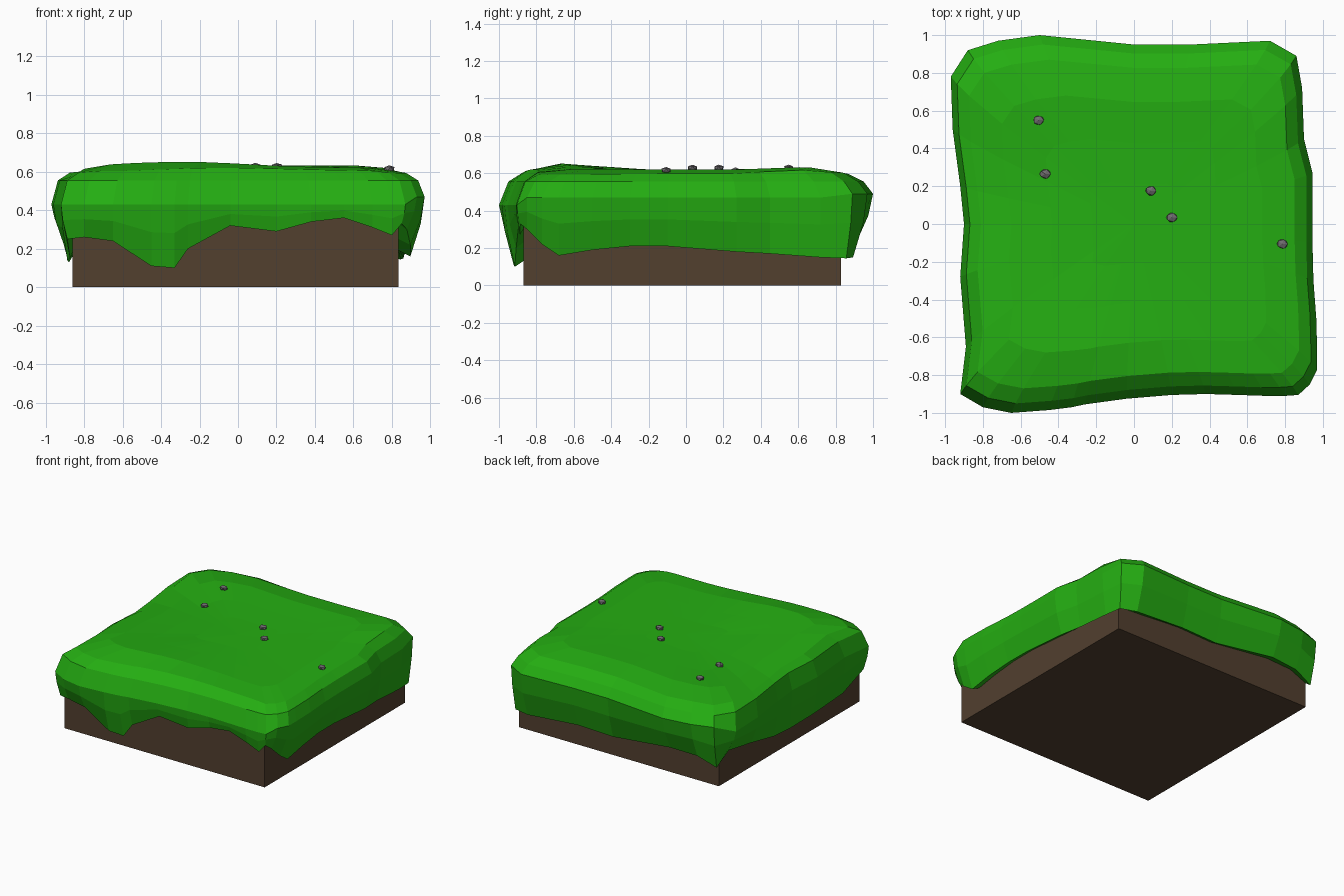
import bpy, bmesh, math, random
from mathutils import Vector

if "Cube" in bpy.data.objects:
    bpy.data.objects.remove(bpy.data.objects["Cube"])

random.seed(4)


def material(name, rgb):
    m = bpy.data.materials.new(name)
    m.diffuse_color = (*rgb, 1)
    m.use_nodes = True
    m.node_tree.nodes["Principled BSDF"].inputs["Base Color"].default_value = m.diffuse_color
    return m


def finish(name, bm, mat):
    bmesh.ops.remove_doubles(bm, verts=bm.verts, dist=0.0005)
    bmesh.ops.recalc_face_normals(bm, faces=bm.faces)
    me = bpy.data.meshes.new(name)
    bm.to_mesh(me)
    bm.free()
    me.materials.append(mat)
    ob = bpy.data.objects.new(name, me)
    bpy.context.collection.objects.link(ob)
    return ob


def clamp(v, lo, hi):
    return max(lo, min(hi, v))


def lerp(a, b, t):
    return a + (b - a) * t


X0, X1, Y0, Y1 = -0.86, 0.835, -0.87, 0.83

# Earth block
bm = bmesh.new()
bmesh.ops.create_cube(bm, size=1)
for v in bm.verts:
    v.co = (X1 if v.co.x > 0 else X0, Y1 if v.co.y > 0 else Y0,
            0.45 if v.co.z > 0 else 0)
finish("earth_block", bm, material("earth", (0.085, 0.05, 0.028)))


# Gently rolling top of the turf
def top_z(x, y):
    ridge = 0.032 * math.exp(-((x + 0.3) / 0.5) ** 2 - ((y + 0.65) / 0.25) ** 2)
    dip = 0.03 * math.exp(-((x + 0.8) / 0.45) ** 2 - ((y - 0.25) / 0.4) ** 2)
    far = 0.012 * math.exp(-((y - 0.62) / 0.2) ** 2)
    edge = 0.03 * max(0, (abs(x) - 0.7) / 0.2) + 0.03 * max(0, (abs(y) - 0.7) / 0.2)
    return 0.62 + ridge - dip + far - edge


# Widest outline of the turf and height of its hem, per side: x, y, hem z
front = [(-.92, -.90, .25), (-.80, -.97, .26), (-.65, -1.0, .24), (-.45, -.985, .11),
         (-.33, -.97, .10), (-.26, -.955, .20), (-.04, -.925, .32), (.20, -.905, .29),
         (.38, -.90, .34), (.55, -.905, .36), (.70, -.91, .31), (.80, -.91, .27),
         (.87, -.905, .33)]
right = [(.93, -.85, .30), (.97, -.77, .22), (.97, -.68, .16), (.965, -.50, .19),
         (.95, -.30, .21), (.945, -.10, .21), (.945, .27, .18), (.90, .45, .17),
         (.89, .72, .15)]
back = [(.86, .89, .145), (.72, .97, .15), (.30, .95, .18), (0, .95, .17),
        (-.50, 1.0, .23), (-.72, .97, .22), (-.88, .92, .16)]
left = [(-.97, .78, .27), (-.96, .50, .22), (-.92, .20, .15), (-.90, 0, .13),
        (-.92, -.28, .14), (-.89, -.65, .15)]
stations = ([(*s, .43) for s in front] + [(*s, .47) for s in right]
            + [(*s, .49) for s in back] + [(*s, .43) for s in left])

# Turf: rings from the hidden lip, out over the overhang and in to the middle
rings = [[] for _ in range(9)]
for x, y, h, b in stations:
    dx, dy = clamp(x, X0, X1), clamp(y, Y0, Y1)
    rings[0].append((dx, dy, h + 0.03))
    rings[1].append((lerp(dx, x, .45), lerp(dy, y, .45), h))
    rings[2].append((lerp(dx, x, .85), lerp(dy, y, .85), lerp(h, b, .55)))
    rings[3].append((x, y, b))
    rings[4].append((x * .965, y * .95, .555))
    for k, (sx, sy) in enumerate([(.90, .87), (.72, .68), (.48, .45), (.24, .22)]):
        px, py = x * sx, y * sy
        rings[5 + k].append((px, py, top_z(px, py)))

bm = bmesh.new()
loops = [[bm.verts.new(p) for p in r] for r in rings]
n = len(stations)
for a, b in zip(loops, loops[1:]):
    for i in range(n):
        j = (i + 1) % n
        bm.faces.new((a[i], a[j], b[j], b[i]))
centre = bm.verts.new((0, 0, top_z(0, 0)))
for i in range(n):
    bm.faces.new((loops[-1][i], loops[-1][(i + 1) % n], centre))
finish("turf", bm, material("grass", (0.018, 0.42, 0.006)))

# Scattered pebbles
stone = material("stone", (0.16, 0.15, 0.16))
for x, y in [(-.505, .55), (-.47, .265), (.09, .175), (.20, .035), (.785, -.105)]:
    bm = bmesh.new()
    bmesh.ops.create_icosphere(bm, subdivisions=1, radius=1)
    for v in bm.verts:
        k = random.uniform(.88, 1.08)
        v.co = Vector((x, y, top_z(x, y) + 0.008)) + Vector(
            (v.co.x * .032, v.co.y * .028, v.co.z * .02)) * k
    finish("pebble", bm, stone)
